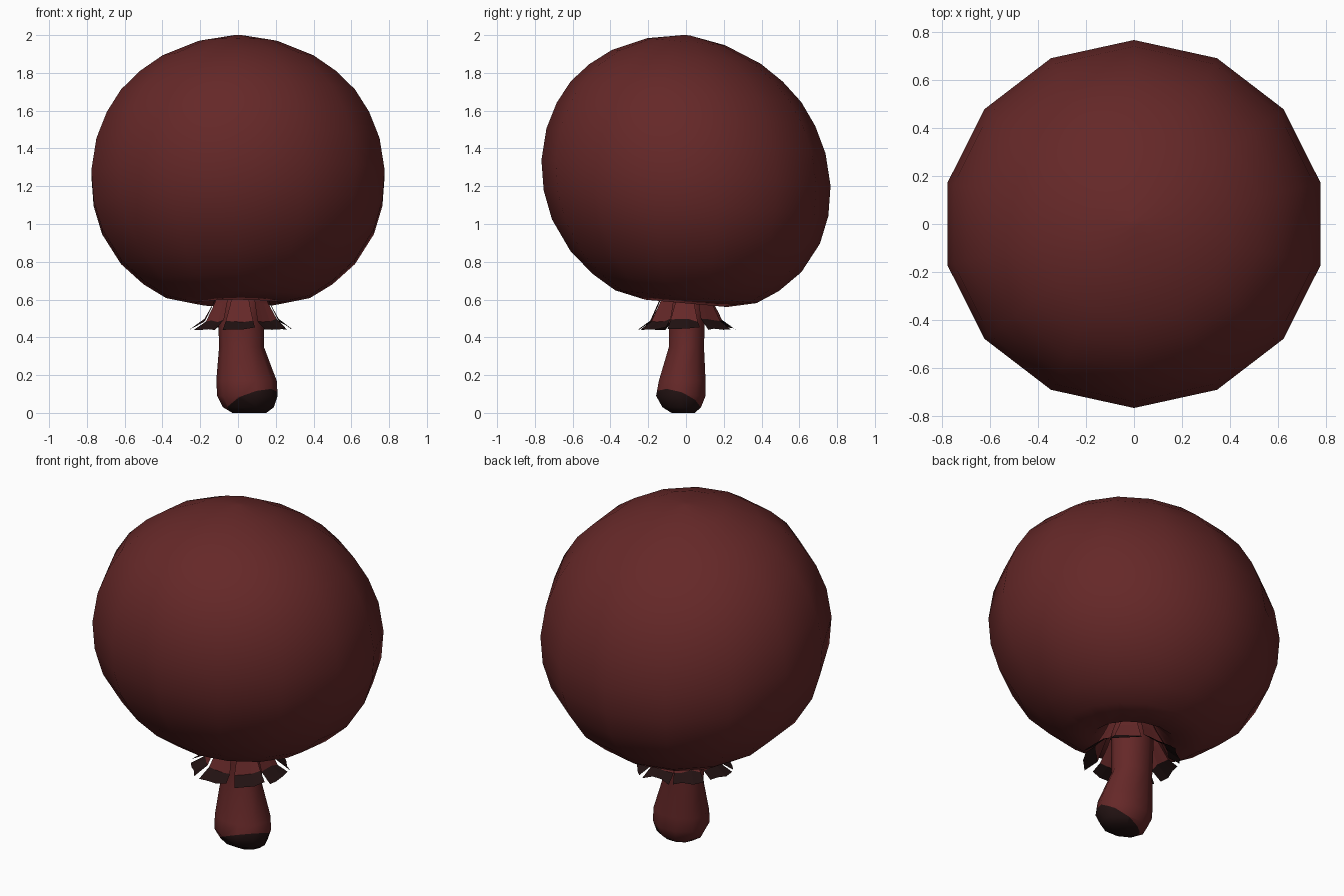
import bpy, bmesh, math, random
from mathutils import Vector

if "Cube" in bpy.data.objects:
    bpy.data.objects.remove(bpy.data.objects["Cube"])

random.seed(4)


def material(name, rgb):
    m = bpy.data.materials.new(name)
    m.diffuse_color = (*rgb, 1)
    m.use_nodes = True
    m.node_tree.nodes["Principled BSDF"].inputs["Base Color"].default_value = m.diffuse_color
    return m


RED = material("deep red brown", (0.130, 0.021, 0.021))
DARK = material("charred brown", (0.016, 0.006, 0.006))


def finish(bm, name, smooth=True):
    me = bpy.data.meshes.new(name)
    for f in bm.faces:
        f.smooth = smooth
    bm.to_mesh(me)
    bm.free()
    me.materials.append(RED)
    me.materials.append(DARK)
    ob = bpy.data.objects.new(name, me)
    bpy.context.collection.objects.link(ob)
    return ob


def loft(bm, rings, cap_ends):
    loops = [[bm.verts.new(p) for p in r] for r in rings]
    n = len(loops[0])
    for a, b in zip(loops, loops[1:]):
        for i in range(n):
            j = (i + 1) % n
            bm.faces.new((a[i], a[j], b[j], b[i]))
    if cap_ends[0]:
        bm.faces.new(loops[0][::-1])
    if cap_ends[1]:
        bm.faces.new(loops[-1])


# Cap: fourteen-sided ball, leaning back, with a hollow under it
profile = [(0.09, 0.76), (0.13, 0.66), (0.22, 0.58), (0.38, 0.615), (0.50, 0.69),
           (0.62, 0.80), (0.72, 0.96), (0.765, 1.11), (0.777, 1.27), (0.75, 1.44),
           (0.695, 1.58), (0.62, 1.70), (0.52, 1.80), (0.40, 1.885), (0.21, 1.965), (0.02, 2.0)]
bm = bmesh.new()
rings = []
for r, z in profile:
    ring = []
    for k in range(14):
        a = math.radians(90) + k * math.tau / 14
        x, y = 1.025 * r * math.cos(a), 0.985 * r * math.sin(a)
        ring.append((x, y, min(2.0, z - 0.09 * y)))
    rings.append(ring)
loft(bm, rings, (True, True))
finish(bm, "cap")

# Stem: bulging base; each row is z, x range, y range
rows = [(0.00, -0.03, 0.15, -0.08, 0.05), (0.03, -0.08, 0.19, -0.13, 0.085),
        (0.09, -0.11, 0.21, -0.165, 0.11), (0.17, -0.115, 0.205, -0.15, 0.11),
        (0.35, -0.10, 0.137, -0.095, 0.10), (0.50, -0.105, 0.14, -0.095, 0.105),
        (0.80, -0.11, 0.14, -0.11, 0.11)]
bm = bmesh.new()
rings = []
for z, x0, x1, y0, y1 in rows:
    ring = []
    for k in range(10):
        a = k * math.tau / 10
        ring.append(((x0 + x1) / 2 + (x1 - x0) / 2 * math.cos(a),
                     (y0 + y1) / 2 + (y1 - y0) / 2 * math.sin(a), z))
    rings.append(ring)
loft(bm, rings, (True, True))
# Dark foot, rising towards the front right
co, no = Vector((0.05, 0, 0.04)), Vector((-0.38, 0.38, 1)).normalized()
bmesh.ops.bisect_plane(bm, geom=bm.verts[:] + bm.edges[:] + bm.faces[:],
                       plane_co=co, plane_no=no)
for f in bm.faces:
    f.material_index = int((f.calc_center_median() - co).dot(no) < 0)
finish(bm, "stem").data.shade_smooth()

# Skirt: thin flaps flaring out below the cap, with ragged dark tips
bm = bmesh.new()
section = [(0.115, 0.66, 0.040), (0.15, 0.58, 0.050), (0.195, 0.49, 0.072),
           (0.265, 0.445, 0.085)]
for k in range(8):
    a = math.radians(-90 + 45 * k + random.uniform(-7, 7))
    flare = random.uniform(0.85, 1.08)
    out, side = Vector((math.cos(a), math.sin(a), 0)), Vector((-math.sin(a), math.cos(a), 0))
    grid = []
    for i, (r, z, w) in enumerate(section):
        row = []
        for s in (-1, -0.4, 0.3, 1):
            tip = random.uniform(-0.02, 0.012) if i == 3 else 0
            rag = random.uniform(-0.01, 0.01) if i == 2 else 0
            rr = 0.115 + (r - 0.115) * flare + tip
            row.append(bm.verts.new(Vector((0.02, 0, z + rag - tip * 0.6)) + out * rr + side * s * w))
        grid.append(row)
    for i in range(3):
        for j in range(3):
            f = bm.faces.new((grid[i][j], grid[i + 1][j], grid[i + 1][j + 1], grid[i][j + 1]))
            f.material_index = int(i == 2)
finish(bm, "skirt_flaps", False)
